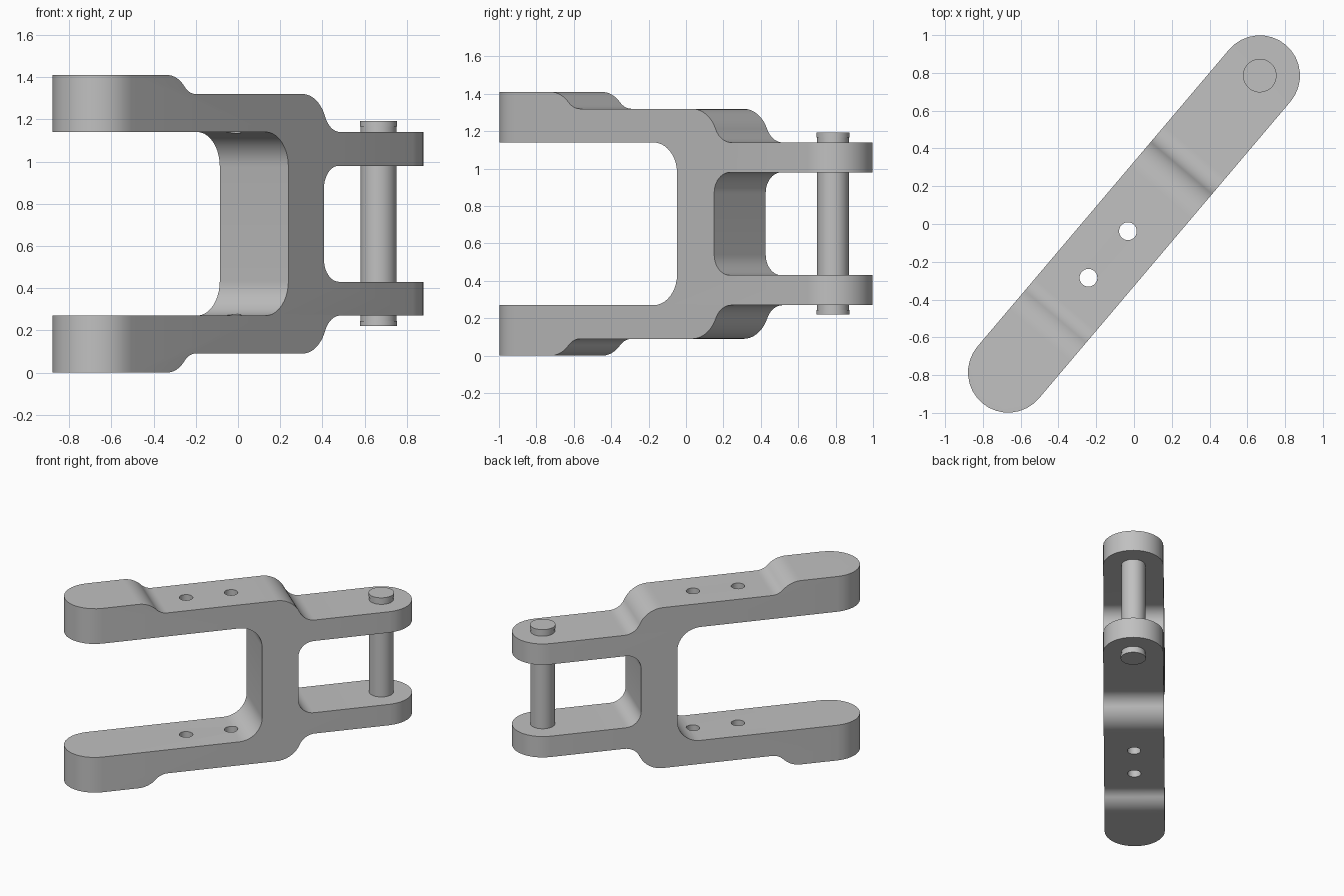
import bpy, bmesh, math
from mathutils import Vector, Matrix

cube = bpy.data.objects.get("Cube")
if cube:
    bpy.data.objects.remove(cube, do_unlink=True)

HALF = 0.213           # half width of the bar
REACH = 1.03           # end centres along the bar
MID = 0.705            # height of the mirror plane
SPIN = Matrix.Rotation(math.atan2(0.787, 0.667), 4, "Z")

grey = bpy.data.materials.new("light_grey")
grey.use_nodes = True
grey.diffuse_color = (0.53, 0.53, 0.53, 1)
grey.node_tree.nodes["Principled BSDF"].inputs["Base Color"].default_value = grey.diffuse_color


def fillet(corners, steps=10):
    """Round each (u, z, tangent length) corner with a circular arc."""
    out = []
    for i, (u, z, t) in enumerate(corners):
        p = Vector((u, z))
        if t == 0:
            out.append(p)
            continue
        a = (Vector(corners[i - 1][:2]) - p).normalized()
        b = (Vector(corners[(i + 1) % len(corners)][:2]) - p).normalized()
        half = a.angle(b) / 2
        centre = p + (a + b).normalized() * (t / math.cos(half))
        start, end = p + a * t - centre, p + b * t - centre
        sweep = math.pi - 2 * half
        for k in range(steps + 1):
            f = k / steps
            out.append(centre + (start * math.sin((1 - f) * sweep)
                                 + end * math.sin(f * sweep)) / math.sin(sweep))
    return out


def prism(name, points, offset):
    """Extrude a closed loop of 3D points."""
    bm = bmesh.new()
    face = bm.faces.new([bm.verts.new(p) for p in points])
    ext = bmesh.ops.extrude_face_region(bm, geom=[face])
    moved = [g for g in ext["geom"] if isinstance(g, bmesh.types.BMVert)]
    bmesh.ops.translate(bm, verts=moved, vec=offset)
    bmesh.ops.recalc_face_normals(bm, faces=bm.faces)
    bm.transform(SPIN)
    mesh = bpy.data.meshes.new(name)
    bm.to_mesh(mesh)
    bm.free()
    mesh.materials.append(grey)
    obj = bpy.data.objects.new(name, mesh)
    bpy.context.collection.objects.link(obj)
    return obj


def circle(u, r, z, count=32):
    return [(u + r * math.cos(math.tau * k / count), r * math.sin(math.tau * k / count), z)
            for k in range(count)]


def select(obj):
    bpy.ops.object.select_all(action="DESELECT")
    obj.select_set(True)
    bpy.context.view_layer.objects.active = obj


def boolean(obj, cutter, operation):
    mod = obj.modifiers.new("cut", "BOOLEAN")
    mod.object, mod.operation, mod.solver = cutter, operation, "EXACT"
    select(obj)
    bpy.ops.object.modifier_apply(modifier=mod.name)
    bpy.data.objects.remove(cutter, do_unlink=True)


# Clevis side profile: upper half, mirrored to the lower half
END = 1.3
upper = [(-END, 1.14, 0), (-END, 1.41, 0), (-0.695, 1.41, 0.075), (-0.61, 1.32, 0.048),
         (0.34, 1.32, 0.118), (0.42, 1.14, 0.078), (END, 1.14, 0), (END, 0.98, 0),
         (0.378, 0.98, 0.11)]
lower = [(u, 2 * MID - z, t) for u, z, t in reversed(upper)]
profile = upper + lower
profile += [(0.118, 0.27, 0.165), (0.118, 1.14, 0.165)]
clevis = prism("clevis_body", [(p.x, -HALF - 0.02, p.y) for p in fillet(profile)],
               (0, 2 * HALF + 0.04, 0))

# Round-ended outline of the bar
outline = []
for side in (1, -1):
    for k in range(17):
        a = math.pi * (k / 16 - 0.5)
        outline.append((side * (REACH + HALF * math.cos(a)), side * HALF * math.sin(a), -0.1))
boolean(clevis, prism("outline_cutter", outline, (0, 0, 1.7)), "INTERSECT")

# Two bolt holes through both arms
for u in (-0.05, -0.373):
    boolean(clevis, prism("hole_cutter", circle(u, 0.047, -0.1), (0, 0, 1.7)), "DIFFERENCE")

# Pin with a thin lip at both ends
pin = prism("pin_shaft", circle(REACH, 0.085, 0.23), (0, 0, 0.95))
lips = [prism("pin_lip_" + n, circle(REACH, 0.089, z), (0, 0, 0.025))
        for n, z in (("bottom", 0.22), ("top", 1.167))]

for obj in [clevis, pin] + lips:
    select(obj)
    bpy.ops.object.shade_smooth_by_angle(angle=math.radians(30))
